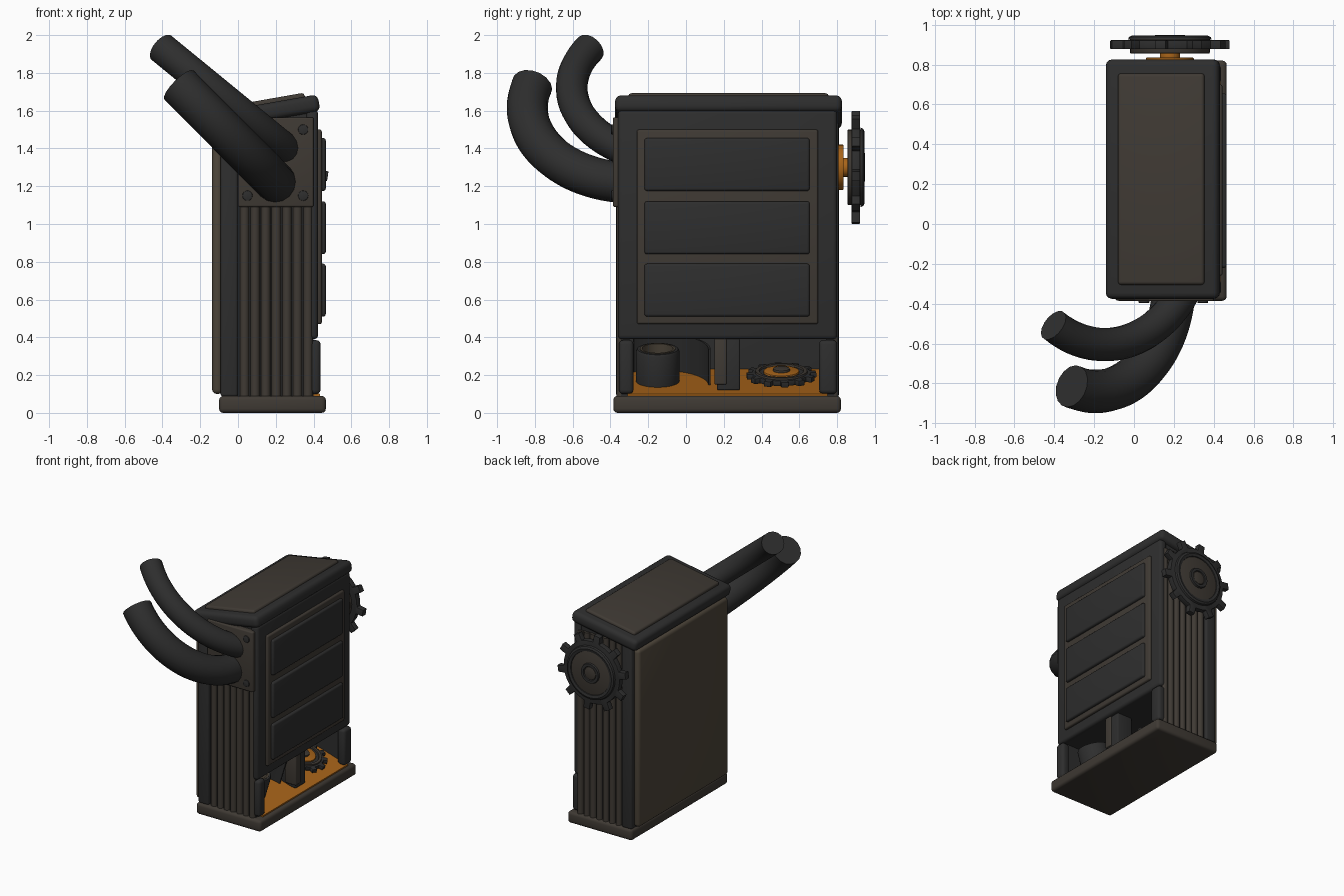
import bpy, bmesh, math
from math import sin, cos, pi, radians
from mathutils import Matrix, Vector

if "Cube" in bpy.data.objects:
    bpy.data.objects.remove(bpy.data.objects["Cube"])


def material(name, rgb):
    m = bpy.data.materials.new(name)
    m.diffuse_color = (*rgb, 1)
    m.use_nodes = True
    m.node_tree.nodes["Principled BSDF"].inputs["Base Color"].default_value = m.diffuse_color
    return m


DARK = material("dark_metal", (0.027, 0.027, 0.027))
BROWN = material("brown_metal", (0.05, 0.042, 0.034))
PANEL = material("bronze_panel", (0.075, 0.06, 0.042))
ORANGE = material("orange_paint", (0.4, 0.13, 0.01))


def finish(name, bm, mat, matrix=None):
    bmesh.ops.recalc_face_normals(bm, faces=bm.faces)
    if matrix:
        bm.transform(matrix)
    me = bpy.data.meshes.new(name)
    bm.to_mesh(me)
    bm.free()
    ob = bpy.data.objects.new(name, me)
    bpy.context.collection.objects.link(ob)
    me.materials.append(mat)
    bpy.ops.object.select_all(action='DESELECT')
    ob.select_set(True)
    bpy.context.view_layer.objects.active = ob
    bpy.ops.object.shade_smooth_by_angle(angle=radians(35))
    return ob


def box(name, x, y, z, mat, bevel=0.01, matrix=None):
    bm = bmesh.new()
    size = (x[1] - x[0], y[1] - y[0], z[1] - z[0])
    mid = Vector((sum(x) / 2, sum(y) / 2, sum(z) / 2))
    bmesh.ops.create_cube(bm, size=1, matrix=Matrix.Translation(mid) @ Matrix.Diagonal((*size, 1)))
    if bevel:
        bmesh.ops.bevel(bm, geom=bm.edges[:], offset=bevel, segments=3, profile=0.5, affect='EDGES')
    return finish(name, bm, mat, matrix)


def prism(name, pts, z0, z1, mat, matrix=None, bevel=0):
    """Extrude an outline from local z0 to z1."""
    bm = bmesh.new()
    f = bm.faces.new([bm.verts.new((px, py, z0)) for px, py in pts])
    ext = bmesh.ops.extrude_face_region(bm, geom=[f])
    top = [v for v in ext["geom"] if isinstance(v, bmesh.types.BMVert)]
    bmesh.ops.translate(bm, verts=top, vec=(0, 0, z1 - z0))
    if bevel:
        rim = [e for e in bm.edges if abs(e.verts[0].co.z - e.verts[1].co.z) < 1e-6]
        bmesh.ops.bevel(bm, geom=rim, offset=bevel, segments=2, profile=0.5, affect='EDGES')
    return finish(name, bm, mat, matrix)


def disc(name, r, z0, z1, mat, matrix, bevel=0.006, n=40):
    pts = [(r * cos(2 * pi * i / n), r * sin(2 * pi * i / n)) for i in range(n)]
    return prism(name, pts, z0, z1, mat, matrix, bevel)


def lathe(name, prof, mat, matrix, start=0, angle=2 * pi, n=40):
    """Spin a closed (radius, z) profile around local z."""
    bm = bmesh.new()
    vs = [bm.verts.new((r * cos(start), r * sin(start), z)) for r, z in prof]
    f = bm.faces.new(vs)
    full = angle > 6.28
    geom = list(f.edges) if full else [f] + list(f.edges)
    bmesh.ops.spin(bm, geom=geom, cent=(0, 0, 0), axis=(0, 0, 1), angle=angle, steps=n)
    if full:
        bm.faces.remove(f)
        bmesh.ops.remove_doubles(bm, verts=bm.verts, dist=1e-5)
    return finish(name, bm, mat, matrix)


def cog(name, r, root, teeth, half, phase, z0, z1, mat, matrix):
    pts = []
    for i in range(teeth):
        a = phase + 2 * pi * i / teeth
        for rad, da in ((root, -half * 1.35), (r, -half), (r, half), (root, half * 1.35)):
            pts.append((rad * cos(a + da), rad * sin(a + da)))
        pts.append((root * cos(a + pi / teeth), root * sin(a + pi / teeth)))
    return prism(name, pts, z0, z1, mat, matrix, 0.004)


# base slab and rear slab
box("base", (-0.10, 0.465), (-0.385, 0.82), (0, 0.09), BROWN, 0.022)
box("rear_slab", (-0.092, 0.0), (-0.37, 0.81), (0.085, 1.53), DARK, 0.015)
box("rear_panel", (-0.137, -0.08), (-0.34, 0.78), (0.10, 1.50), PANEL, 0.025)

# upper housing with sloping top, lower side walls
TO_Y = Matrix(((1, 0, 0, 0), (0, 0, 1, 0), (0, 1, 0, 0), (0, 0, 0, 1)))  # local z -> world y
prism("upper_housing", [(-0.03, 0.39), (0.40, 0.39), (0.40, 1.60), (-0.03, 1.53)], -0.345, 0.785, DARK, TO_Y)
for nm, y in (("front", (-0.345, -0.30)), ("back", (0.74, 0.785))):
    box(nm + "_lower_wall", (-0.03, 0.40), y, (0.08, 0.40), DARK, 0)

# vertical ribs on both narrow sides
for nm, y in (("front", -0.343), ("back", 0.783)):
    for i in range(7):
        x = 0.035 + i * 0.056
        disc(f"{nm}_rib_{i + 1}", 0.025, 0.085, 1.535, BROWN, Matrix.Translation((x, y, 0)), 0, 14)

# tilted lid
TILT = Matrix.Translation((0.145, 0.225, 1.592)) @ Matrix.Rotation(radians(-10), 4, 'Y')
box("lid", (-0.288, 0.288), (-0.60, 0.60), (-0.045, 0.045), DARK, 0.03, TILT)
box("lid_plate", (-0.22, 0.22), (-0.53, 0.53), (0.02, 0.066), BROWN, 0.016, TILT)

# door side with frame and three panels
box("door_slab", (0.36, 0.424), (-0.36, 0.80), (0.39, 1.605), DARK, 0.022)
box("door_frame", (0.40, 0.444), (-0.26, 0.70), (0.47, 1.50), BROWN, 0.012)
for i, z in enumerate(((0.51, 0.79), (0.84, 1.12), (1.175, 1.455))):
    box(f"door_panel_{i + 1}", (0.42, 0.465), (-0.22, 0.655), z, DARK, 0.014)

# posts around the lower opening
for nm, y in (("front", (-0.355, -0.278)), ("back", (0.705, 0.80))):
    box(nm + "_corner_post", (0.37, 0.437), y, (0.10, 0.385), DARK, 0.022)
box("middle_post", (0.26, 0.39), (0.165, 0.285), (0.12, 0.395), DARK, 0.008)
box("middle_post_trim", (0.30, 0.40), (0.15, 0.215), (0.15, 0.395), BROWN, 0.008)

# sloping orange floor inside
SLOPE = radians(17)
prism("floor_ramp", [(-0.02, 0.08), (0.435, 0.08), (0.435, 0.10), (-0.02, 0.239)], -0.31, 0.75, ORANGE, TO_Y)


def on_floor(x, y):
    return Matrix.Translation((x, y, 0.10 + math.tan(SLOPE) * (0.435 - x))) @ Matrix.Rotation(SLOPE, 4, 'Y')


# cup, curved wall and small cog standing on the floor
cup = on_floor(0.21, -0.15)
lathe("cup", [(0.09, 0.02), (0.115, 0), (0.115, 0.165), (0.108, 0.178), (0.092, 0.178), (0.085, 0.165)], DARK, cup)
lathe("cup_lining", [(0.082, 0.01), (0.094, 0.01), (0.094, 0.181), (0.082, 0.181)], PANEL, cup)
lathe("curved_wall", [(0.268, 0), (0.28, 0), (0.28, 0.20), (0.268, 0.20)], DARK,
      on_floor(0.28, -0.15), pi / 2, radians(118))
fc = on_floor(0.2, 0.505)
cog("floor_cog", 0.185, 0.155, 12, 0.10, 0.1, 0.015, 0.045, DARK, fc)
lathe("floor_cog_rim", [(0.115, 0.04), (0.14, 0.04), (0.137, 0.055), (0.118, 0.055)], BROWN, fc)
disc("floor_cog_disc", 0.095, 0.0, 0.055, ORANGE, fc)
disc("floor_cog_hub", 0.045, 0.05, 0.068, BROWN, fc)

# large cog on the back side (local z -> +y)
gm = Matrix.Translation((0.18, 0, 1.30)) @ TO_Y
disc("cog_mount", 0.12, 0.79, 0.835, ORANGE, gm)
disc("cog_axle", 0.05, 0.82, 0.87, ORANGE, gm)
cog("cog", 0.30, 0.245, 10, 0.085, radians(-9), 0.877, 0.922, DARK, gm)
disc("cog_disc", 0.20, 0.855, 0.934, BROWN, gm)
lathe("cog_ring", [(0.165, 0.925), (0.21, 0.925), (0.205, 0.938), (0.19, 0.945), (0.17, 0.94)], DARK, gm)
lathe("cog_hub_ring", [(0.05, 0.93), (0.08, 0.93), (0.075, 0.947), (0.055, 0.947)], DARK, gm)
disc("cog_hub", 0.05, 0.92, 0.944, BROWN, gm)

# pipe plate with rivets
box("pipe_plate", (0.0, 0.40), (-0.387, -0.33), (1.09, 1.565), BROWN, 0.01)
for i, (x, z) in enumerate(((0.05, 1.15), (0.345, 1.15), (0.345, 1.50), (0.05, 1.50))):
    disc(f"rivet_{i + 1}", 0.027, -0.396, -0.37, DARK, Matrix.Translation((x, 0, z)) @ TO_Y, 0.004, 16)


# two circular-arc pipes sweeping up to the left
def pipe(name, start, direction, s0, yc, R, a0, a1, r, n=32):
    d = Vector(direction).normalized()
    cu = bpy.data.curves.new(name, 'CURVE')
    cu.dimensions = '3D'
    cu.bevel_depth, cu.bevel_resolution, cu.use_fill_caps = r, 6, True
    sp = cu.splines.new('POLY')
    sp.points.add(n)
    for i in range(n + 1):
        a = radians(a0 + (a1 - a0) * i / n)
        s = s0 + R * sin(a)
        sp.points[i].co = (start[0] + d.x * s, yc - R * cos(a), start[1] + d.y * s, 1)
    ob = bpy.data.objects.new(name, cu)
    bpy.context.collection.objects.link(ob)
    cu.materials.append(DARK)
    bpy.ops.object.select_all(action='DESELECT')
    ob.select_set(True)
    bpy.context.view_layer.objects.active = ob
    bpy.ops.object.convert(target='MESH')
    bpy.ops.object.shade_smooth_by_angle(angle=radians(35))


pipe("upper_pipe", (0.21, 1.43), (-0.63, 0.515), 0.46, 0.015, 0.62, -56, 32.5, 0.084)
pipe("lower_pipe", (0.195, 1.225), (-0.507, 0.51), 0.55, -0.28, 0.56, -85, 17.7, 0.109)
